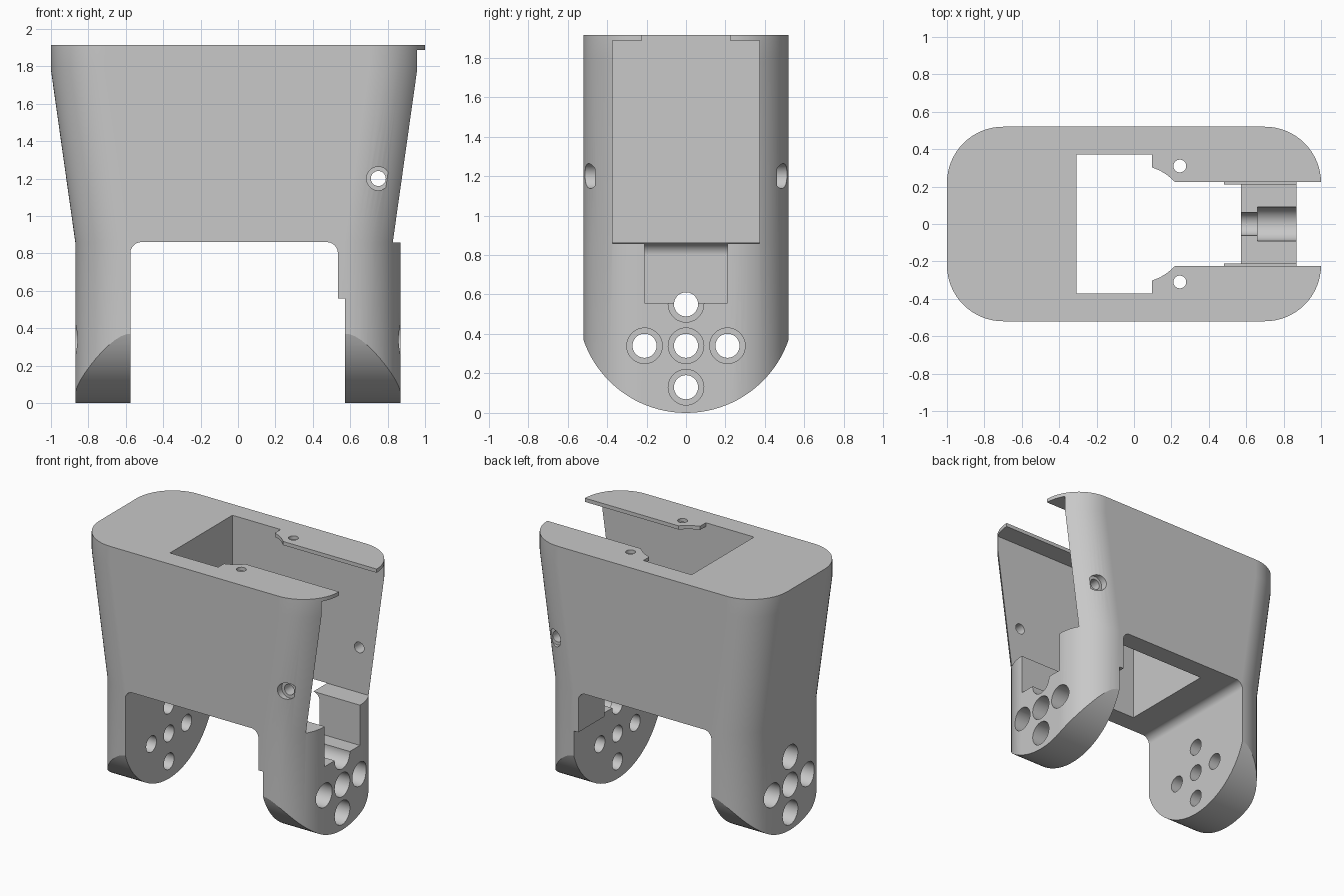
import bpy, bmesh, math

if "Cube" in bpy.data.objects:
    bpy.data.objects.remove(bpy.data.objects["Cube"], do_unlink=True)

TOP, HALF_Y, CORNER = 1.915, 0.52, 0.3
DECK = 0.86          # underside of the housing / top of the legs

grey = bpy.data.materials.new("plain grey")
grey.use_nodes = True
colour = (0.58, 0.58, 0.58, 1)
grey.diffuse_color = colour
grey.node_tree.nodes["Principled BSDF"].inputs["Base Color"].default_value = colour


def loft(name, rings):
    """Skin a stack of equal-length rings and cap both ends."""
    bm = bmesh.new()
    loops = [[bm.verts.new(p) for p in ring] for ring in rings]
    n = len(loops[0])
    for a, b in zip(loops, loops[1:]):
        for i in range(n):
            j = (i + 1) % n
            bm.faces.new((a[i], a[j], b[j], b[i]))
    bm.faces.new(loops[0])
    bm.faces.new(loops[-1])
    bmesh.ops.recalc_face_normals(bm, faces=bm.faces)
    mesh = bpy.data.meshes.new(name)
    bm.to_mesh(mesh)
    bm.free()
    obj = bpy.data.objects.new(name, mesh)
    bpy.context.collection.objects.link(obj)
    mesh.materials.append(grey)
    return obj


def arc(cx, cy, r, start, end, steps=16):
    return [(cx + r * math.cos(math.radians(start + (end - start) * i / steps)),
             cy + r * math.sin(math.radians(start + (end - start) * i / steps)))
            for i in range(steps + 1)]


def section(half_x, z):
    """Rounded rectangle cross-section at one height."""
    pts = []
    for k, (sx, sy) in enumerate([(1, 1), (-1, 1), (-1, -1), (1, -1)]):
        pts += arc(sx * (half_x - CORNER), sy * (HALF_Y - CORNER), CORNER,
                   90 * k, 90 * k + 90)
    return [(x, y, z) for x, y in pts]


def box(x0, x1, half_y, z0, z1):
    corners = [(x0, -half_y), (x1, -half_y), (x1, half_y), (x0, half_y)]
    return loft("box_cutter", [[(x, y, z) for x, y in corners] for z in (z0, z1)])


def hole(u, v, steps, place):
    """Stepped round cutter; steps are (distance, radius) along its axis."""
    return loft("hole_cutter", [[place(d, a, b) for a, b in arc(u, v, r, 2, 362, 64)[:-1]]
                                for d, r in steps])


# Main body: straight legs, tapered housing, straight rim
body = loft("bracket_body", [section(0.87, -0.1), section(0.87, DECK),
                             section(1.0, 1.78), section(1.0, TOP)])
bpy.context.view_layer.objects.active = body


def combine(tool, operation="DIFFERENCE"):
    tool.hide_render = True
    mod = body.modifiers.new("cut", "BOOLEAN")
    mod.operation = operation
    mod.solver = "EXACT"
    mod.object = tool
    bpy.ops.object.modifier_apply(modifier=mod.name)
    bpy.data.objects.remove(tool, do_unlink=True)


# Rounded feet: keep only what lies inside the side profile
swing = math.degrees(math.asin(0.52 / 0.55))
profile = [(0.7, 3), (-0.7, 3), (-0.7, 0.45)]
profile += arc(0, 0.55, 0.55, 270 - swing, 270 + swing, 40) + [(0.7, 0.45)]
combine(loft("foot_profile", [[(x, y, z) for y, z in profile] for x in (-2, 2)]),
        "INTERSECT")

# Gap between the legs, with filleted top corners and a step on one leg
gap = [(-0.576, -1), (0.572, -1), (0.572, 0.558), (0.534, 0.558)]
gap += arc(0.474, DECK - 0.06, 0.06, 0, 90) + arc(-0.516, DECK - 0.06, 0.06, 90, 180)
combine(loft("leg_gap", [[(x, y, z) for x, z in gap] for y in (-1, 1)]))

# Inner cavity, open at the end, and the notch in the leg below it
combine(box(-0.308, 1.3, 0.373, DECK - 0.0006, TOP - 0.028))
combine(box(0.4, 1.3, 0.21, 0.556, 1.0))

# Top opening: square well, curved shoulders, then a slot to the end
half = [(-0.307, 0.372), (0.095, 0.372), (0.095, 0.303), (0.14, 0.285),
        (0.18, 0.26), (0.22, 0.224), (1.3, 0.224)]
outline = half + [(x, -y) for x, y in reversed(half)]
combine(loft("top_opening", [[(x, y, z) for x, y in outline] for z in (1.8, 2.2)]))

# Counterbored mounting holes in both legs, screw holes in the side walls
# and small holes in the top lips
for side in (-1, 1):
    for y, z in [(0, 0.55), (0.21, 0.34), (-0.21, 0.34), (0, 0.34), (0, 0.13)]:
        combine(hole(y, z, [(0.3, 0.061), (0.66, 0.061), (0.66, 0.09), (1.2, 0.09)],
                     lambda d, a, b: (side * d, a, b)))
    combine(hole(0.75, 1.2, [(0.25, 0.04), (0.46, 0.04), (0.46, 0.063), (0.7, 0.063)],
                 lambda d, a, b: (a, side * d, b)))
    combine(hole(0.245, side * 0.31, [(1.8, 0.034), (2.1, 0.034)],
                 lambda d, a, b: (a, b, d)))

# Smooth curved walls, crisp edges, flat faces kept flat
bpy.ops.object.select_all(action="DESELECT")
body.select_set(True)
bpy.ops.object.shade_smooth_by_angle(angle=math.radians(9))
flat = body.modifiers.new("weighted_normals", "WEIGHTED_NORMAL")
flat.keep_sharp = True
